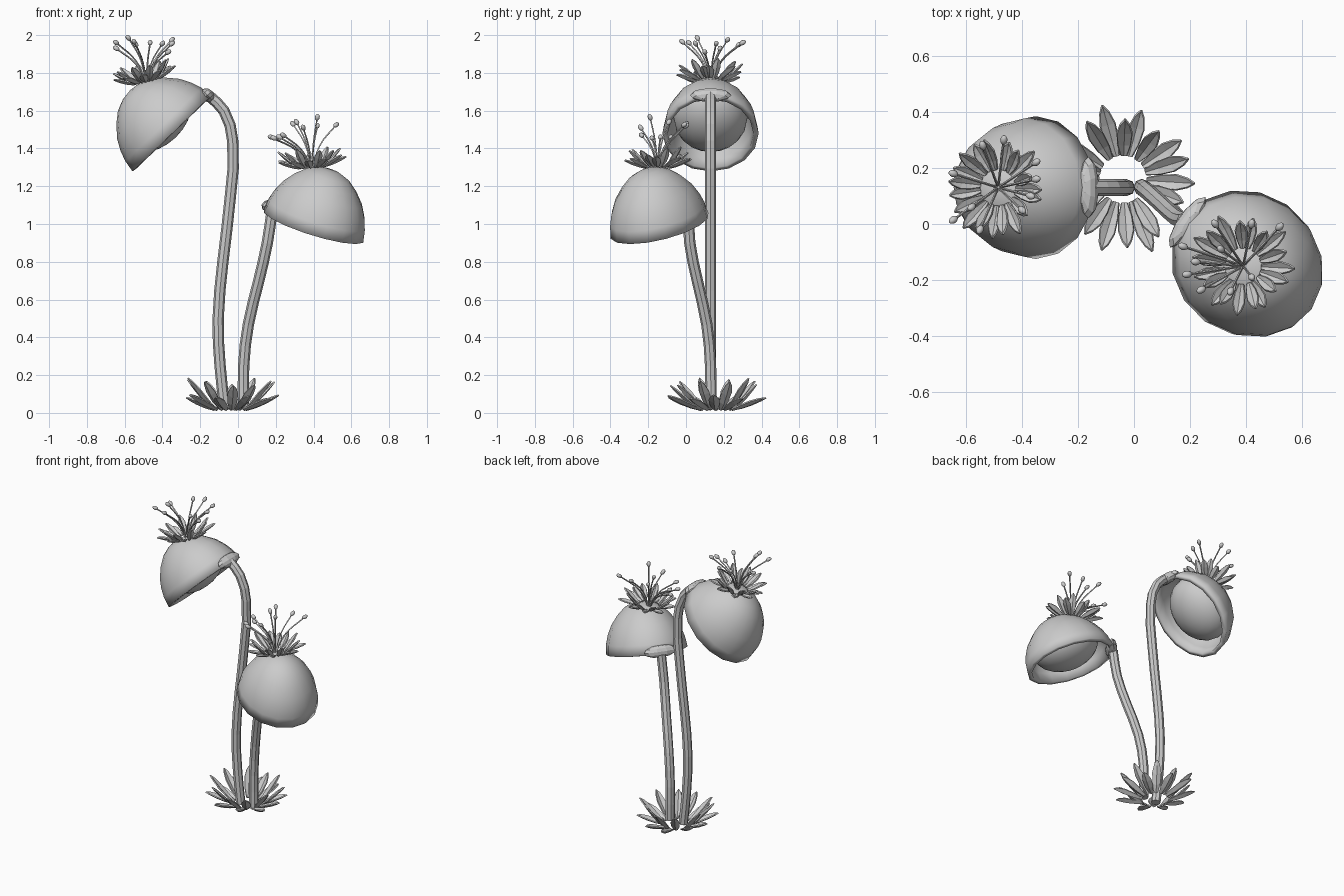
import bpy, bmesh, random
from math import radians, pi, sin, cos
from mathutils import Vector, Matrix

if "Cube" in bpy.data.objects:
    bpy.data.objects.remove(bpy.data.objects["Cube"])

random.seed(4)


def add_mesh(name, bm, mat=Matrix(), smooth=None):
    bmesh.ops.recalc_face_normals(bm, faces=bm.faces)
    me = bpy.data.meshes.new(name)
    bm.to_mesh(me)
    bm.free()
    me.transform(mat)
    ob = bpy.data.objects.new(name, me)
    bpy.context.collection.objects.link(ob)
    if smooth:
        select(ob)
        bpy.ops.object.shade_smooth_by_angle(angle=radians(smooth))
    return ob


def select(ob):
    bpy.ops.object.select_all(action='DESELECT')
    ob.select_set(True)
    bpy.context.view_layer.objects.active = ob


def tube(name, paths, radius, res_u, bevel_res):
    # round tubes swept along smooth paths, turned into a mesh
    cu = bpy.data.curves.new(name, 'CURVE')
    cu.dimensions = '3D'
    cu.bevel_depth = radius
    cu.bevel_resolution = bevel_res
    cu.resolution_u = res_u
    cu.use_fill_caps = True
    for pts in paths:
        sp = cu.splines.new('BEZIER')
        sp.bezier_points.add(len(pts) - 1)
        for bp, p in zip(sp.bezier_points, pts):
            bp.co = p
            bp.handle_left_type = bp.handle_right_type = 'AUTO'
        sp.use_smooth = False
    ob = bpy.data.objects.new(name, cu)
    bpy.context.collection.objects.link(ob)
    select(ob)
    bpy.ops.object.convert(target='MESH')


def leaf_ring(name, count, r0, length, width, lift, mat):
    # ring of pointed, creased leaves curling upward
    bm = bmesh.new()
    for i in range(count):
        a = 2 * pi * (i + random.uniform(-.25, .25)) / count
        s = random.uniform(.8, 1.08)
        up = lift * (1.15 if i % 2 else .55) * random.uniform(.8, 1.1)
        rot = Matrix.Rotation(a, 4, 'Z')
        rows = []
        for t, w in ((0, .4), (.3, .85), (.62, 1), (.86, .6), (1, .06)):
            r = r0 + length * s * t * (.82 if i % 2 else 1)
            z = up * t ** 1.2
            rows.append([bm.verts.new(rot @ Vector((r, k * w * width / 2, z + dz)))
                         for k, dz in ((-1, .2 * width * w), (0, -.12 * width * w), (1, .2 * width * w))])
        for p, q in zip(rows, rows[1:]):
            for k in (0, 1):
                bm.faces.new((p[k], p[k + 1], q[k + 1], q[k]))
    ob = add_mesh(name, bm, mat)
    mod = ob.modifiers.new('thickness', 'SOLIDIFY')
    mod.thickness = .008
    mod.offset = 0


# bell outline: radius factor, height
BELL = ((1, 0), (.965, .065), (.90, .12), (.79, .18), (.61, .24), (.42, .285), (.21, .31))


def flower(side, centre, azimuth, tilt, crown, crown_tilt, anthers):
    pose = (Matrix.Translation(centre) @ Matrix.Rotation(radians(azimuth), 4, 'Z')
            @ Matrix.Rotation(radians(tilt), 4, 'Y'))
    # bell-shaped cap
    n = 16
    bm = bmesh.new()
    rings = [[bm.verts.new((.29 * f * cos(2 * pi * i / n), .255 * f * sin(2 * pi * i / n), z))
              for i in range(n)] for f, z in BELL]
    for a, b in zip(rings, rings[1:]):
        for i in range(n):
            j = (i + 1) % n
            bm.faces.new((a[i], a[j], b[j], b[i]))
    top = bm.verts.new((0, 0, .318))
    for i in range(n):
        bm.faces.new((rings[-1][i], rings[-1][(i + 1) % n], top))
    ob = add_mesh(side + '_bell', bm, pose, 40)
    mod = ob.modifiers.new('thickness', 'SOLIDIFY')
    mod.thickness = .028
    mod.offset = -1
    # rounded core inside the bell
    bm = bmesh.new()
    bmesh.ops.create_uvsphere(bm, u_segments=20, v_segments=12, radius=1)
    add_mesh(side + '_core', bm,
             pose @ Matrix.Translation((0, 0, .115)) @ Matrix.Diagonal((.215, .195, .145, 1)), 60)
    # collar where the stem meets the bell
    bm = bmesh.new()
    bmesh.ops.create_uvsphere(bm, u_segments=10, v_segments=6, radius=1)
    add_mesh(side + '_collar', bm,
             pose @ Matrix.Translation((-.275, 0, .015)) @ Matrix.Diagonal((.035, .11, .04, 1)))
    # leafy crown
    c = Vector(crown)
    leaf_ring(side + '_crown', 19, .065, .125, .042, .085,
              Matrix.Translation(c) @ Matrix.Rotation(radians(crown_tilt), 4, 'Y'))
    # stamens: filaments and egg-shaped tips
    paths = []
    bm = bmesh.new()
    for p in anthers:
        p = Vector(p)
        d = p - c
        paths.append([c - Vector((0, 0, .02)),
                      c + Vector((d.x * .32, d.y * .32, d.z * .5)), p])
        q = Vector((d.x, d.y, d.z * .5)).to_track_quat('Z', 'Y').to_matrix().to_4x4()
        bmesh.ops.create_uvsphere(bm, u_segments=8, v_segments=6, radius=1,
                                  matrix=Matrix.Translation(p) @ q @ Matrix.Diagonal((.013, .013, .019, 1)))
    add_mesh(side + '_stamen_tips', bm, smooth=60)
    tube(side + '_filaments', paths, .0045, 4, 0)


flower('tall', (-.35, .13, 1.48), 180, 44, (-.485, .13, 1.755), -14,
       [(-.645, .18, 1.93), (-.54, .28, 1.95), (-.465, .30, 1.96), (-.35, .22, 1.975),
        (-.35, .16, 1.955), (-.645, .015, 1.96), (-.55, -.02, 1.965), (-.58, .06, 1.985),
        (-.40, .05, 1.955), (-.37, .10, 1.91)])
flower('short', (.40, -.14, .99), -35, 19.4, (.39, -.15, 1.30), -5,
       [(.175, -.08, 1.46), (.19, -.18, 1.455), (.24, -.235, 1.47), (.22, -.135, 1.46),
        (.29, 0, 1.53), (.42, 0, 1.52), (.52, -.01, 1.525), (.42, -.19, 1.565),
        (.31, -.09, 1.54), (.345, -.24, 1.51)])

# stems
tube('tall_stem', [[(-.07, .13, .02), (-.095, .13, .25), (-.105, .13, .5), (-.08, .13, .8),
                    (-.04, .13, 1.15), (-.028, .13, 1.44), (-.075, .13, 1.6), (-.155, .13, 1.68)]],
     .03, 2, 2)
tube('short_stem', [[(.03, .13, .02), (.03, .13, .25), (.055, .11, .47), (.11, .06, .7),
                     (.155, .02, .9), (.182, .012, 1.08)]], .03, 2, 2)

# leaves at the foot
leaf_ring('base_leaves', 20, .085, .18, .055, .135, Matrix.Translation((-.04, .16, .017)))
